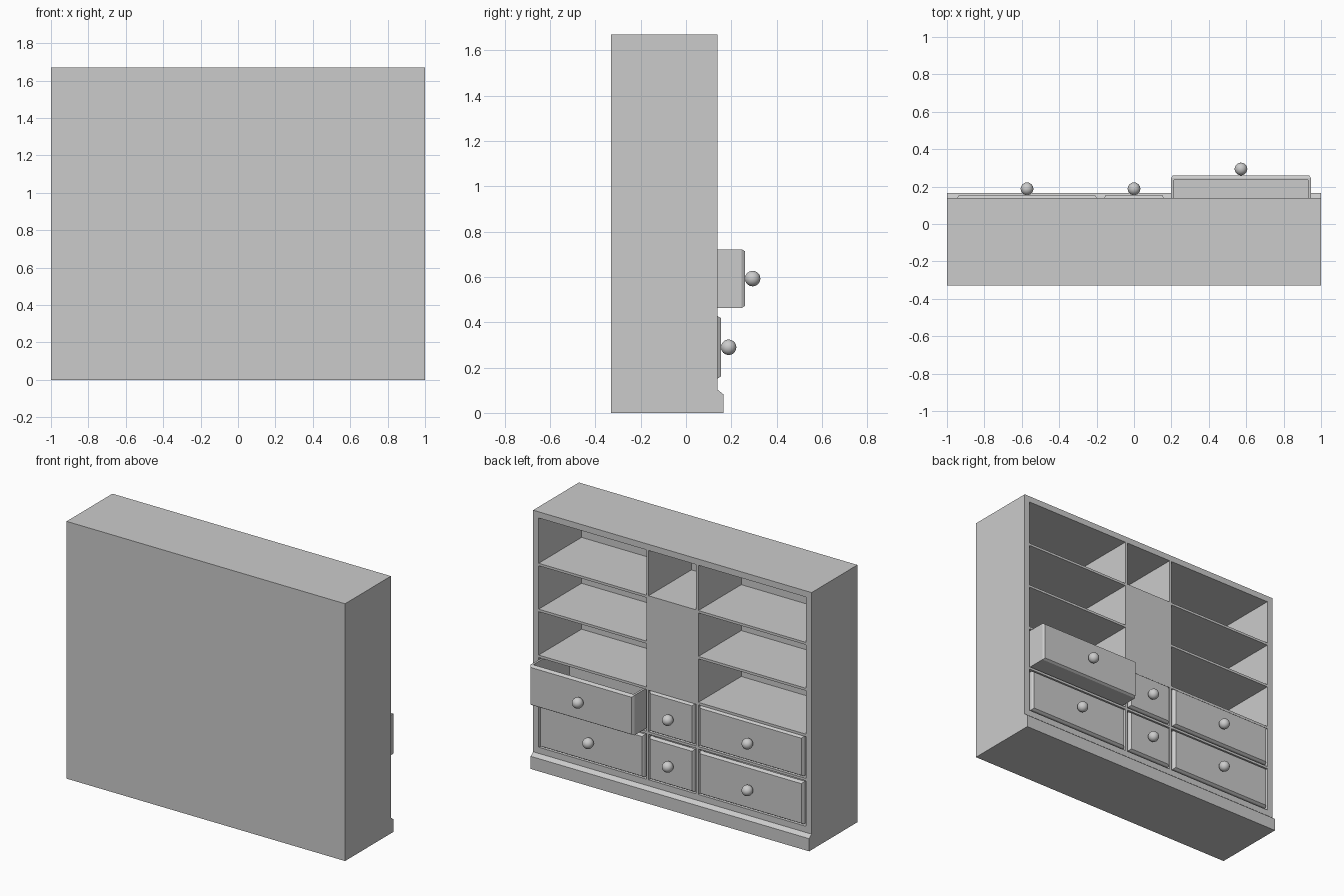
import bpy, bmesh

if "Cube" in bpy.data.objects:
    bpy.data.objects.remove(bpy.data.objects["Cube"])

Y0, Y1, H = -0.33, 0.14, 1.67      # cabinet back, open face, height


def finish(name, bm):
    bmesh.ops.recalc_face_normals(bm, faces=bm.faces[:])
    me = bpy.data.meshes.new(name)
    bm.to_mesh(me)
    bm.free()
    ob = bpy.data.objects.new(name, me)
    bpy.context.collection.objects.link(ob)
    return ob


def add_box(bm, x0, x1, y0, y1, z0, z1):
    vs = bmesh.ops.create_cube(bm, size=1)["verts"]
    for v in vs:
        v.co.x = x1 if v.co.x > 0 else x0
        v.co.y = y1 if v.co.y > 0 else y0
        v.co.z = z1 if v.co.z > 0 else z0
    return vs


def box(name, *dims):
    bm = bmesh.new()
    add_box(bm, *dims)
    return finish(name, bm)


# Carcass
box("back_panel", -1, 1, Y0, -0.30, 0, H)
box("top_board", -1, 1, -0.30, Y1, 1.63, H)
box("base_block", -1, 1, -0.30, Y1, 0, 0.142)
for side, s in (("left", -1), ("right", 1)):
    box(side + "_side", *sorted((s * 0.96, s)), -0.30, Y1, 0.142, 1.63)
    box(side + "_divider", *sorted((s * 0.171, s * 0.187)), -0.30, Y1, 0.142, 1.63)

# Plinth moulding with sloped top
bm = bmesh.new()
profile = [(Y1, 0), (0.165, 0), (0.165, 0.082), (0.155, 0.09), (Y1, 0.102)]
face = bm.faces.new([bm.verts.new((-1, y, z)) for y, z in profile])
ext = bmesh.ops.extrude_face_region(bm, geom=[face])["geom"]
bmesh.ops.translate(bm, vec=(2, 0, 0), verts=[g for g in ext if isinstance(g, bmesh.types.BMVert)])
finish("plinth", bm)

# Shelves and rails in each bay
bays = {"left": (-0.96, -0.187), "middle": (-0.171, 0.171), "right": (0.187, 0.96)}
for bay, (a, b) in bays.items():
    for i, z in enumerate((0.445, 0.732, 1.03, 1.328)):
        if bay == "middle" and i == 2:
            continue
        box(f"{bay}_shelf_{i}", a, b, -0.30, Y1, z - 0.008, z + 0.008)

# Flush centre door
box("centre_door", -0.171, 0.171, 0.118, Y1, 0.74, 1.32)


def drawer(name, x0, x1, z0, z1, slide):
    f = 0.154 + slide
    b = f - 0.41
    t = 0.014
    bm = bmesh.new()
    # Front slab and bevelled face
    add_box(bm, x0, x1, f - 0.025, f - 0.014, z0, z1)
    for v in add_box(bm, x0, x1, f - 0.014, f, z0, z1):
        if v.co.y > f - 0.005:
            v.co.x += 0.009 if v.co.x < (x0 + x1) / 2 else -0.009
            v.co.z += 0.009 if v.co.z < (z0 + z1) / 2 else -0.009
    # Open tray
    add_box(bm, x0, x0 + t, b, f - 0.025, z0, z1)
    add_box(bm, x1 - t, x1, b, f - 0.025, z0, z1)
    add_box(bm, x0 + t, x1 - t, b, b + t, z0, z1)
    add_box(bm, x0 + t, x1 - t, b + t, f - 0.025, z0, z0 + t)
    finish(name, bm)
    # Round knob
    bm = bmesh.new()
    bmesh.ops.create_uvsphere(bm, u_segments=24, v_segments=16, radius=0.034)
    for fc in bm.faces:
        fc.smooth = True
    k = finish(name + "_knob", bm)
    k.location = ((x0 + x1) / 2, f + 0.034, (z0 + z1) / 2)


# Drawers, the upper right one pulled out
cols = {"left": (-0.945, -0.199), "middle": (-0.16, 0.16), "right": (0.199, 0.945)}
rows = {"lower": (0.152, 0.427), "upper": (0.463, 0.722)}
for row, (z0, z1) in rows.items():
    for col, (x0, x1) in cols.items():
        out = 0.106 if (row, col) == ("upper", "right") else 0
        drawer(f"{row}_{col}_drawer", x0, x1, z0, z1, out)
